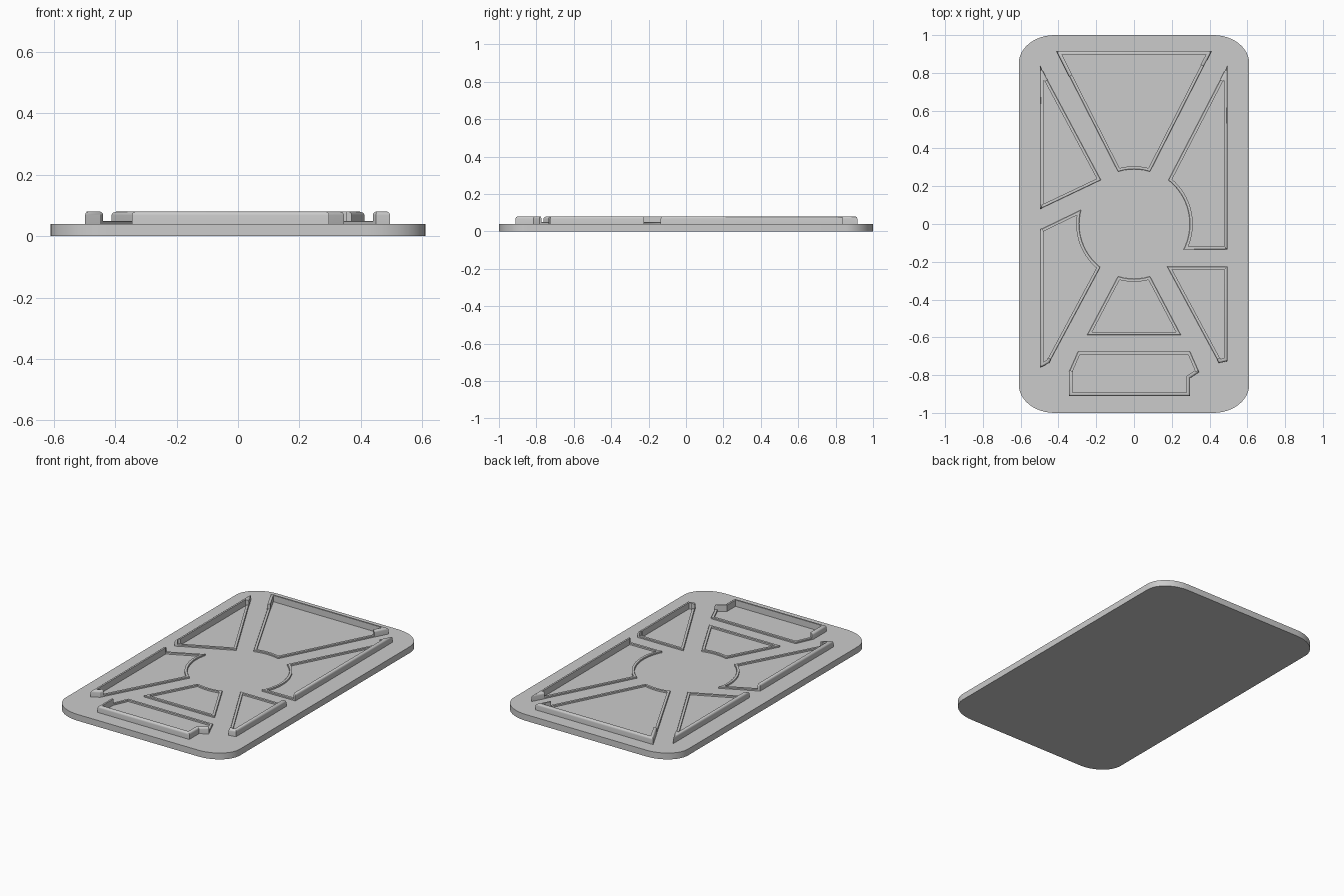
import bpy, bmesh
from math import cos, sin, radians, pi
from mathutils import Vector

if "Cube" in bpy.data.objects:
    bpy.data.objects.remove(bpy.data.objects["Cube"])

TOP = 0.04  # upper surface of the plate


def arc(a0, a1, n, r=0.29):
    return [(r * cos(radians(a0 + (a1 - a0) * i / n)),
             r * sin(radians(a0 + (a1 - a0) * i / n))) for i in range(n + 1)]


def finish(bm, name):
    bmesh.ops.recalc_face_normals(bm, faces=bm.faces)
    me = bpy.data.meshes.new(name)
    bm.to_mesh(me)
    bm.free()
    ob = bpy.data.objects.new(name, me)
    bpy.context.collection.objects.link(ob)
    bpy.ops.object.select_all(action='DESELECT')
    ob.select_set(True)
    bpy.context.view_layer.objects.active = ob
    bpy.ops.object.shade_smooth_by_angle(angle=radians(30))
    return ob


def sweep(name, path, section, closed):
    """Sweep a (inward offset, z) section along a counter-clockwise path with mitred corners."""
    pts = [Vector(p) for p in path]
    n = len(pts)
    bm = bmesh.new()
    rings = []
    for i, p in enumerate(pts):
        before = p - pts[i - 1] if closed or i > 0 else pts[1] - p
        after = pts[(i + 1) % n] - p if closed or i < n - 1 else before
        a, b = before.normalized(), after.normalized()
        na, nb = Vector((-a.y, a.x)), Vector((-b.y, b.x))
        mitre = (na + nb) / (1 + na.dot(nb))
        rings.append([bm.verts.new((*(p + mitre * o), z)) for o, z in section])
    m = len(section)
    for i in range(n if closed else n - 1):
        r, s = rings[i], rings[(i + 1) % n]
        for j in range(m):
            k = (j + 1) % m
            bm.faces.new((r[j], s[j], s[k], r[k]))
    if not closed:
        bm.faces.new(rings[0])
        bm.faces.new(rings[-1][::-1])
    return finish(bm, name)


# Base plate with rounded corners
bm = bmesh.new()
outline = []
for q, (sx, sy) in enumerate([(1, 1), (-1, 1), (-1, -1), (1, -1)]):
    for i in range(13):
        t = (q + i / 12) * pi / 2
        outline.append((sx * 0.42 + 0.19 * cos(t), sy * 0.85 + 0.15 * sin(t)))
base = bm.faces.new([bm.verts.new((x, y, 0)) for x, y in outline])
ext = bmesh.ops.extrude_face_region(bm, geom=[base], use_keep_orig=True)
bmesh.ops.translate(bm, vec=(0, 0, TOP),
                    verts=[v for v in ext['geom'] if isinstance(v, bmesh.types.BMVert)])
finish(bm, "base_plate")

# Low ribs: closed outlines of every compartment
low = [(0, TOP - 0.01), (0, TOP + 0.008), (0.002, TOP + 0.01),
       (0.016, TOP + 0.01), (0.016, TOP - 0.01)]
outlines = {
    "top": [(0.41, 0.915), (-0.41, 0.915)] + arc(107, 73, 6),
    "upper_left": [(-0.497, 0.835), (-0.497, 0.08), (-0.175, 0.233)],
    "lower_left": [(-0.497, -0.03), (-0.497, -0.76), (-0.45, -0.735)] + arc(232, 165, 14),
    "upper_right": [(0.494, 0.835)] + arc(52, -27.5, 16, 0.295) + [(0.494, -0.134)],
    "lower_right": [(0.175, -0.225), (0.45, -0.735), (0.494, -0.725), (0.494, -0.225)],
    "inner_bottom": [(-0.248, -0.587), (0.248, -0.587)] + arc(-73, -107, 6),
    "bottom": [(-0.296, -0.674), (-0.344, -0.783), (-0.344, -0.91), (0.296, -0.91),
               (0.296, -0.815), (0.344, -0.783), (0.296, -0.674)],
}
for key, path in outlines.items():
    sweep(key + "_low_rib", path, low, True)

# Tall walls: outer stretches of the outlines, rounded along the outer top edge
R, H = 0.012, TOP + 0.04
tall = [(-0.001, TOP - 0.01)]
tall += [(-0.001 + R - R * cos(i * pi / 8), H - R + R * sin(i * pi / 8)) for i in range(5)]
tall += [(0.018, H), (0.018, TOP - 0.01)]
walls = {
    "top": [(0.369, 0.835), (0.41, 0.915), (-0.41, 0.915), (-0.342, 0.78)],
    "upper_left": [(-0.458, 0.762), (-0.497, 0.835), (-0.497, 0.08), (-0.485, 0.0857)],
    "lower_left": [(-0.485, -0.024), (-0.497, -0.03), (-0.497, -0.76), (-0.45, -0.735),
                   (-0.44, -0.716)],
    "upper_right": [(0.482, -0.134), (0.494, -0.134), (0.494, 0.835), (0.456, 0.762)],
    "lower_right": [(0.44, -0.716), (0.45, -0.735), (0.494, -0.725), (0.494, -0.225),
                    (0.482, -0.225)],
    "bottom": [(-0.34, -0.774), (-0.344, -0.783), (-0.344, -0.91), (0.296, -0.91),
               (0.296, -0.815), (0.344, -0.783), (0.34, -0.774)],
}
for key, path in walls.items():
    sweep(key + "_tall_wall", path, tall, False)
